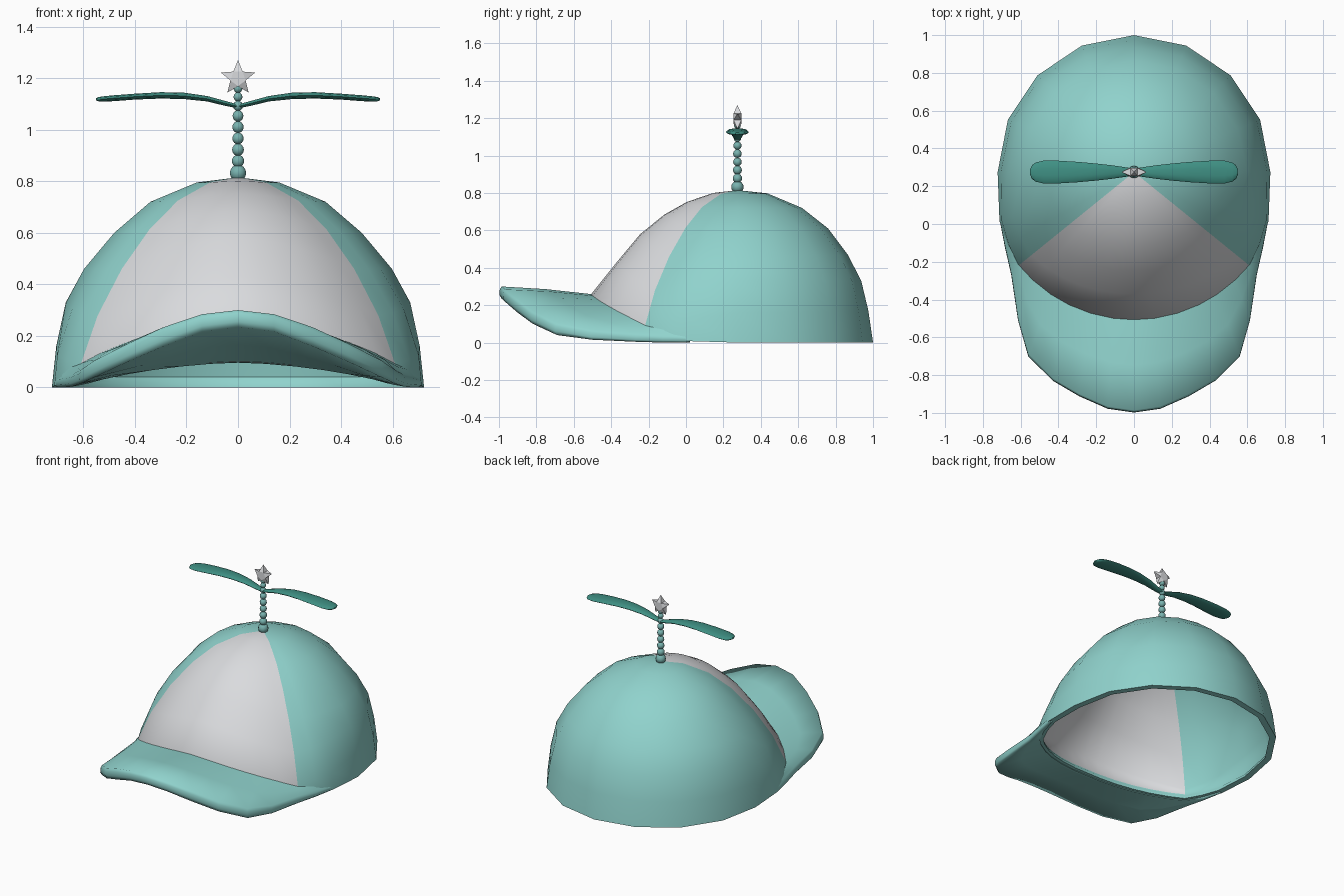
import bpy, bmesh, math
from mathutils import Vector

if "Cube" in bpy.data.objects:
    bpy.data.objects.remove(bpy.data.objects["Cube"])

def material(name, rgb):
    m = bpy.data.materials.new(name)
    m.diffuse_color = (*rgb, 1)
    m.use_nodes = True
    m.node_tree.nodes["Principled BSDF"].inputs["Base Color"].default_value = m.diffuse_color
    return m

TEAL = material("light teal", (0.28, 0.65, 0.61))
GREY = material("light grey", (0.70, 0.71, 0.73))
DARK = material("dark teal", (0.05, 0.28, 0.23))
BEAD = material("muted teal", (0.19, 0.45, 0.43))
CY = 0.275  # y of the crown's vertical axis

def finish(name, bm, mats, angle=None):
    bmesh.ops.recalc_face_normals(bm, faces=bm.faces)
    me = bpy.data.meshes.new(name)
    bm.to_mesh(me)
    bm.free()
    ob = bpy.data.objects.new(name, me)
    bpy.context.collection.objects.link(ob)
    for m in mats:
        me.materials.append(m)
    if angle:
        bpy.ops.object.select_all(action='DESELECT')
        bpy.context.view_layer.objects.active = ob
        ob.select_set(True)
        bpy.ops.object.shade_smooth_by_angle(angle=math.radians(angle))
    return ob

def loft(rings):
    """Skin closed cross-sections and cap both ends."""
    bm = bmesh.new()
    vs = [[bm.verts.new(p) for p in r] for r in rings]
    n = len(vs[0])
    for a, b in zip(vs, vs[1:]):
        for i in range(n):
            j = (i + 1) % n
            bm.faces.new((a[i], a[j], b[j], b[i]))
    bm.faces.new(vs[0])
    bm.faces.new(vs[-1])
    return bm

# Crown profiles (radius, height) at key angles measured from the front
PROFILES = [
    (0, [(.775, .10), (.785, .255), (.645, .43), (.52, .58), (.39, .685), (.27, .752), (.13, .80)]),
    (51, [(.792, .015), (.785, .09), (.70, .28), (.58, .46), (.44, .615), (.30, .725), (.14, .795)]),
    (90, [(.722, 0), (.705, .16), (.668, .33), (.597, .46), (.48, .60), (.34, .72), (.16, .795)]),
    (180, [(.725, 0), (.70, .17), (.662, .33), (.59, .47), (.485, .61), (.345, .72), (.16, .798)]),
]

def profile(deg):
    for (a, pa), (b, pb) in zip(PROFILES, PROFILES[1:]):
        if deg <= b:
            t = (deg - a) / (b - a)
            if a == 0:
                t = t ** 1.6
            return [(p[0] + (q[0] - p[0]) * t, p[1] + (q[1] - p[1]) * t) for p, q in zip(pa, pb)]

def polar(deg, r, z, side=1):
    a = math.radians(deg)
    return Vector((side * r * math.sin(a), CY - r * math.cos(a), z))

# Crown: thin revolved shell with a turned-in hem and a grey front panel
def shell_profile(deg):
    outer = profile(deg)
    (r, z), thin = outer[0], 0.972
    hem = [(r - .042, z), (r - .038, z + .02), (r * thin, z + .04)]
    return outer[::-1] + hem + [(p * thin, q * thin) for p, q in outer[1:]]

half = [0, 8, 17, 26, 34, 43, 51, 60, 70, 90, 112.5, 135, 157.5, 180]
angles = half + [-a for a in half[-2:0:-1]]
bm = bmesh.new()
cols = [[bm.verts.new(polar(abs(a), r, z, 1 if a >= 0 else -1)) for r, z in shell_profile(abs(a))] for a in angles]
apex_out = bm.verts.new((0, CY, .815))
apex_in = bm.verts.new((0, CY, .793))
for i in range(len(cols)):
    j = (i + 1) % len(cols)
    front = max(abs(angles[i]), abs(angles[j])) <= 51
    a, b = cols[i], cols[j]
    faces = [bm.faces.new((a[k], b[k], b[k + 1], a[k + 1])) for k in range(len(a) - 1)]
    hem = faces[6:9]
    faces += [bm.faces.new((a[0], b[0], apex_out)), bm.faces.new((a[-1], b[-1], apex_in))]
    for f in faces:
        f.material_index = 1 if front and f not in hem else 0
finish("crown", bm, [TEAL, GREY], 50)

# Brim: wedge sections from the crown's lower edge out to the curved lip
# (crown angle, lip x, lip y, lip top z, lip bottom z)
STATIONS = [
    (0, 0, -.998, .30, .235), (8, .14, -.978, .284, .217), (17, .29, -.912, .234, .16),
    (26, .43, -.83, .17, .10), (34, .56, -.70, .105, .04), (43, .614, -.51, .068, .015),
    (51, .65, -.27, .05, .004), (60, .683, -.125, .045, 0), (70, .71, .015, .04, 0),
]

def brim_section(st, side):
    deg, x, y, zt, zb = st
    (rb, zrb), (rt, zrt) = profile(deg)[:2]
    if deg > 51:
        rt, zrt = rb - .015, .085 - (deg - 51) * .001
    low = polar(deg, rb - .02, zrb - .004)
    top = polar(deg, rt - .004, zrt + .004)
    lip = Vector((x, y, (zt + zb) / 2))
    inward = Vector((top.x - x, top.y - y, 0)).normalized() * .012
    lt = Vector((x, y, zt)) + inward
    lb = Vector((x, y, zb)) + inward
    mid_t = top.lerp(lt, .5) + Vector((0, 0, .006))
    mid_b = low.lerp(lb, .5)
    up = Vector((x, y, zb + (zt - zb) * .75)) + inward * .2
    pts = [low, top, mid_t, lt, up, lip - Vector((0, 0, .012)), lb, mid_b]
    return [(side * p.x, p.y, max(p.z, 0)) for p in pts]

rings = [brim_section(s, -1) for s in STATIONS[:0:-1]] + [brim_section(s, 1) for s in STATIONS]
finish("brim", loft(rings), [TEAL], 75)

# Beaded stem
bm = bmesh.new()
beads = [(.832, .033), (.878, .025), (.922, .024), (.966, .023), (1.01, .023), (1.053, .022),
         (1.092, .02), (1.127, .018), (1.16, .018)]
for z, r in beads:
    geo = bmesh.ops.create_uvsphere(bm, u_segments=10, v_segments=8, radius=r)
    bmesh.ops.translate(bm, verts=geo['verts'], vec=(0, CY, z))
finish("beaded_stem", bm, [BEAD], 50)

# Propeller blades: (distance, half width, height, half thickness)
BLADE = [(0, .018, 1.09, .008), (.05, .026, 1.102, .01), (.12, .036, 1.12, .011), (.21, .046, 1.131, .013),
         (.30, .054, 1.133, .013), (.40, .060, 1.128, .012), (.48, .060, 1.122, .012),
         (.52, .051, 1.119, .011), (.54, .036, 1.118, .009), (.55, .015, 1.118, .005)]
for side, label in ((-1, "left"), (1, "right")):
    rings = []
    for d, w, z, t in BLADE:
        rings.append([(side * d, CY + w * math.cos(k * math.pi / 5), z + t * math.sin(k * math.pi / 5))
                      for k in range(10)])
    finish(label + "_blade", loft(rings), [DARK], 60)

# Star on top: thick pentagon with five tapering points
bm = bmesh.new()
def star_vert(k, r, y):
    a = k * math.pi / 5
    return bm.verts.new((r * math.sin(a), CY + y, 1.2 + r * math.cos(a)))
tips = [star_vert(2 * k, .07, 0) for k in range(5)]
fronts = [star_vert(2 * k + 1, .031, -.021) for k in range(5)]
backs = [star_vert(2 * k + 1, .031, .021) for k in range(5)]
bm.faces.new(fronts)
bm.faces.new(backs)
for k in range(5):
    for face in ((tips[k], fronts[k], fronts[k - 1]), (tips[k], backs[k], backs[k - 1]),
                 (tips[k], fronts[k], backs[k]), (tips[k], fronts[k - 1], backs[k - 1])):
        bm.faces.new(face)
finish("star", bm, [GREY])
